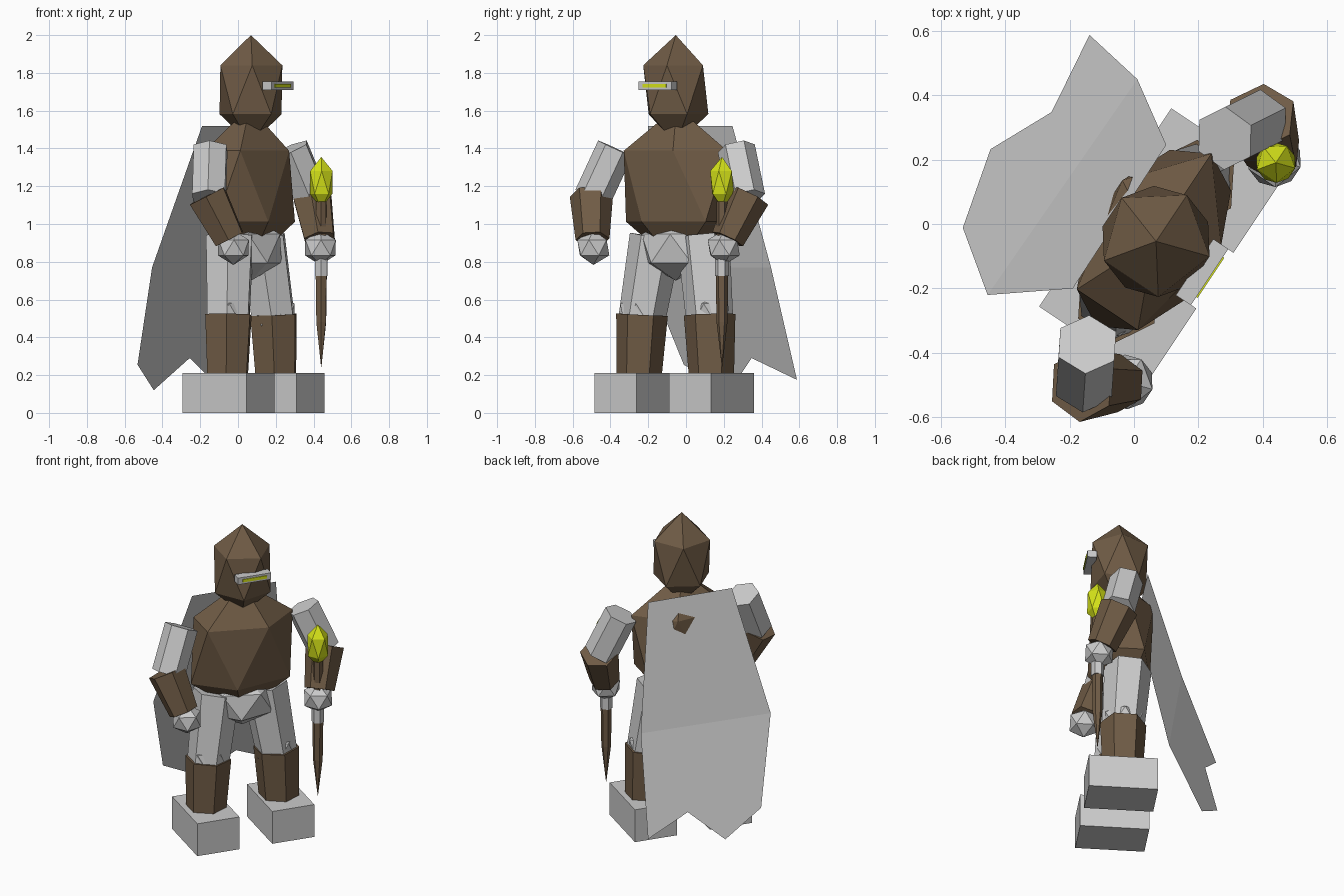
import bpy, bmesh, math
from mathutils import Matrix, Vector

if "Cube" in bpy.data.objects:
    bpy.data.objects.remove(bpy.data.objects["Cube"])

# The whole figure is turned about z; parts are placed in its own frame (front = -y)
ROOT = Matrix.Translation((0.0685, -0.054, 0)) @ Matrix.Rotation(math.radians(56.3), 4, 'Z')


def material(name, rgb):
    m = bpy.data.materials.new(name)
    m.diffuse_color = (*rgb, 1)
    m.use_nodes = True
    m.node_tree.nodes["Principled BSDF"].inputs["Base Color"].default_value = m.diffuse_color
    return m


BROWN = material("brown", (0.16, 0.105, 0.06))
GLOW = material("glow", (0.68, 0.78, 0.01))


def finish(name, bm, local, mat=None):
    bmesh.ops.transform(bm, matrix=ROOT @ local, verts=bm.verts)
    bmesh.ops.recalc_face_normals(bm, faces=bm.faces)
    mesh = bpy.data.meshes.new(name)
    bm.to_mesh(mesh)
    bm.free()
    if mat:
        mesh.materials.append(mat)
    bpy.context.collection.objects.link(bpy.data.objects.new(name, mesh))


def gem(name, loc, scale, mat=None):
    """Stretched 20-sided ball."""
    bm = bmesh.new()
    bmesh.ops.create_icosphere(bm, subdivisions=1, radius=1)
    finish(name, bm, Matrix.Translation(loc) @ Matrix.Diagonal((*scale, 1)), mat)


def box(name, loc, size, mat=None):
    bm = bmesh.new()
    bmesh.ops.create_cube(bm, size=1)
    finish(name, bm, Matrix.Translation(loc) @ Matrix.Diagonal((*size, 1)), mat)


def limb(name, a, b, ra, rb, mat=None):
    """Tapered six-sided prism from a to b."""
    a, b = Vector(a), Vector(b)
    d = b - a
    bm = bmesh.new()
    bmesh.ops.create_cone(bm, cap_ends=True, segments=6, radius1=ra, radius2=rb, depth=d.length)
    up = d if d.z > 0 else -d
    rot = Vector((0, 0, 1)).rotation_difference(up).to_matrix().to_4x4()
    if d.z < 0:
        rot = rot @ Matrix.Rotation(math.pi, 4, 'X')
    finish(name, bm, Matrix.Translation((a + b) / 2) @ rot, mat)


# Head, torso, pelvis
gem("head", (0, 0, 1.711), (0.193, 0.193, 0.289), BROWN)
gem("torso", (0, 0.008, 1.20), (0.36, 0.217, 0.42), BROWN)
gem("pelvis", (0, 0, 0.87), (0.22, 0.17, 0.17))

# Visor with glowing slit
box("visor", (0, -0.172, 1.732), (0.21, 0.056, 0.043))
box("visor_slit", (0, -0.198, 1.732), (0.15, 0.014, 0.018), GLOW)

# Legs and arms on both sides
for s, side in ((-1, "right"), (1, "left")):
    box(f"{side}_foot", (s * 0.237, -0.015, 0.105), (0.266, 0.41, 0.21))
    limb(f"{side}_shin", (s * 0.23, -0.005, 0.2), (s * 0.215, 0, 0.52), 0.12, 0.137, BROWN)
    gem(f"{side}_knee", (s * 0.215, 0, 0.52), (0.13, 0.13, 0.13))
    limb(f"{side}_thigh", (s * 0.215, 0, 0.50), (s * 0.15, 0.035, 0.93), 0.125, 0.14)
    limb(f"{side}_upper_arm", (s * 0.49, -0.06, 1.14), (s * 0.385, 0, 1.40), 0.1, 0.1)
    limb(f"{side}_forearm", (s * 0.43, -0.15, 0.92), (s * 0.50, -0.055, 1.15), 0.09, 0.115, BROWN)
    gem(f"{side}_hand", (s * 0.415, -0.165, 0.875), (0.095, 0.095, 0.092))

# Dagger with jewelled pommel, held point down
X, Y = 0.41, -0.174
gem("pommel_jewel", (X, Y, 1.22), (0.07, 0.07, 0.135), GLOW)
limb("dagger_grip", (X, Y, 0.75), (X, Y, 1.12), 0.03, 0.03, BROWN)
limb("dagger_guard", (X, Y, 0.725), (X, Y, 0.86), 0.038, 0.038)
limb("dagger_blade", (X, Y, 0.48), (X, Y, 0.74), 0.029, 0.033, BROWN)
limb("dagger_tip", (X, Y, 0.243), (X, Y, 0.48), 0.001, 0.029, BROWN)

# Ragged cape: outline of a thin sheet hanging behind
outline = [(-0.265, 0.134, 1.52), (-0.429, 0.343, 0.77), (-0.298, 0.523, 0.255),
           (-0.047, 0.587, 0.12), (0.154, 0.493, 0.29), (0.419, 0.528, 0.175),
           (0.387, 0.328, 0.77), (0.267, 0.14, 1.52)]
bm = bmesh.new()
v = [bm.verts.new(p) for p in outline]
bm.faces.new((v[0], v[1], v[6], v[7]))
bm.faces.new(v[1:7])
finish("cape", bm, Matrix())
